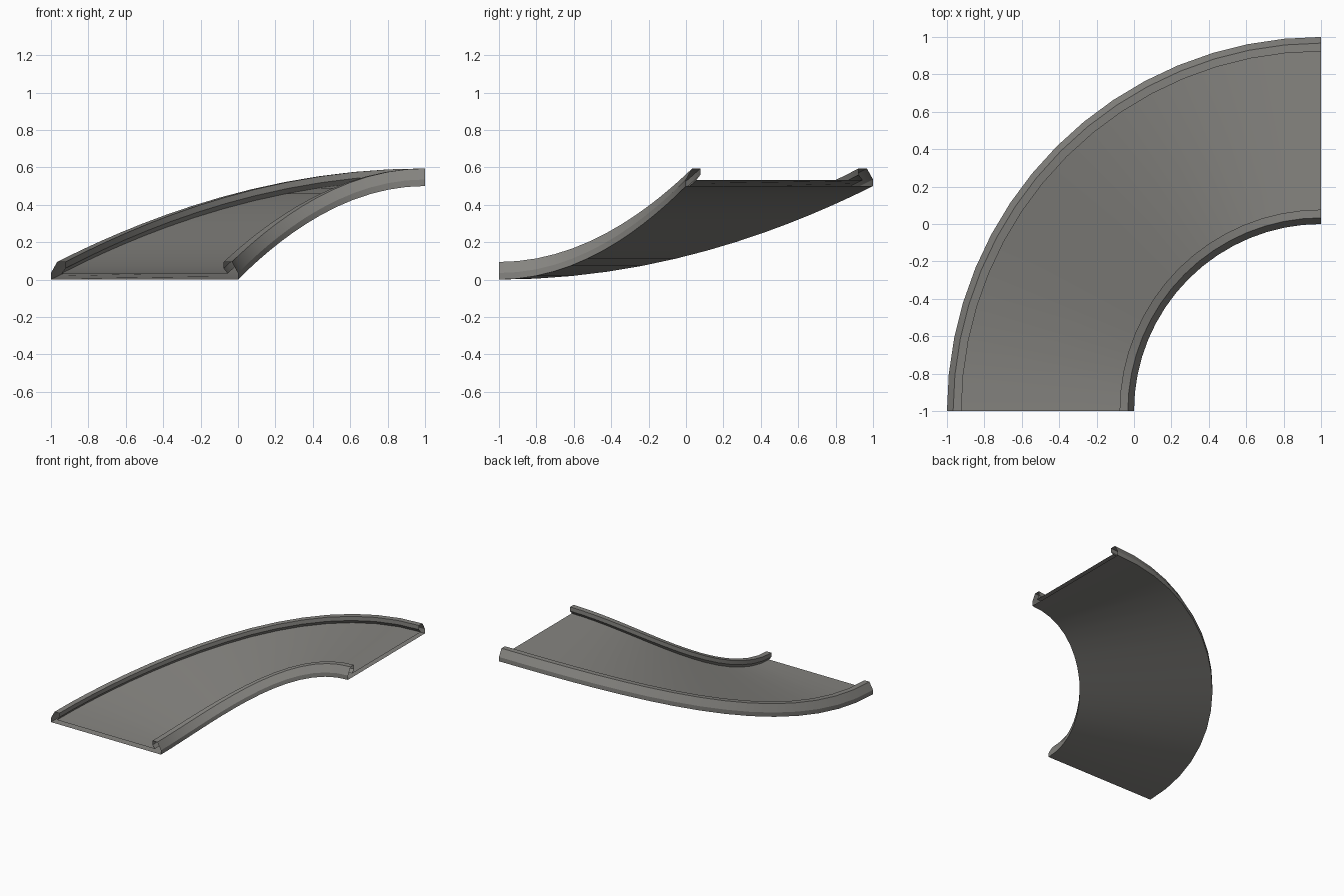
import bpy, bmesh, math

if "Cube" in bpy.data.objects:
    bpy.data.objects.remove(bpy.data.objects["Cube"])

SEGMENTS = 16
CENTRE = (1.0, -1.0)
INNER_R, WIDTH, RISE = 1.0, 1.0, 0.5

grey = bpy.data.materials.new("warm grey")
grey.diffuse_color = (0.235, 0.23, 0.215, 1)
grey.use_nodes = True
grey.node_tree.nodes["Principled BSDF"].inputs["Base Color"].default_value = grey.diffuse_color

# kerb outline: distance in from the edge, height above the underside
kerb = [(0, 0), (0, 0.035), (0.033, 0.094), (0.077, 0.094), (0.077, 0.06), (0.055, 0.032)]
# mirrored to make the closed cross-section of the whole ramp
profile = [(INNER_R + d, z) for d, z in kerb]
profile += [(INNER_R + WIDTH - d, z) for d, z in reversed(kerb)]


def section(bm, t):
    """One ring of the ramp; the climb eases in and out."""
    lift = RISE * math.sin(t) ** 2
    return [bm.verts.new((CENTRE[0] - r * math.cos(t),
                          CENTRE[1] + r * math.sin(t), z + lift)) for r, z in profile]


# sweep a quarter turn, ends left open so that tiles can join
bm = bmesh.new()
rings = [section(bm, math.pi / 2 * i / SEGMENTS) for i in range(SEGMENTS + 1)]
n = len(profile)
deck_faces = []
for a, b in zip(rings, rings[1:]):
    for j in range(n):
        k = (j + 1) % n
        f = bm.faces.new((a[j], a[k], b[k], b[j]))
        if j == len(kerb) - 1:
            deck_faces.append(f)

# make the deck face upwards, and everything else outwards with it
bm.normal_update()
if deck_faces[0].normal.z < 0:
    bmesh.ops.reverse_faces(bm, faces=bm.faces[:])

mesh = bpy.data.meshes.new("curved_ramp")
bm.to_mesh(mesh)
bm.free()
mesh.materials.append(grey)
ramp = bpy.data.objects.new("curved_ramp", mesh)
bpy.context.collection.objects.link(ramp)

bpy.context.view_layer.objects.active = ramp
ramp.select_set(True)
bpy.ops.object.shade_smooth_by_angle(angle=math.radians(25))
